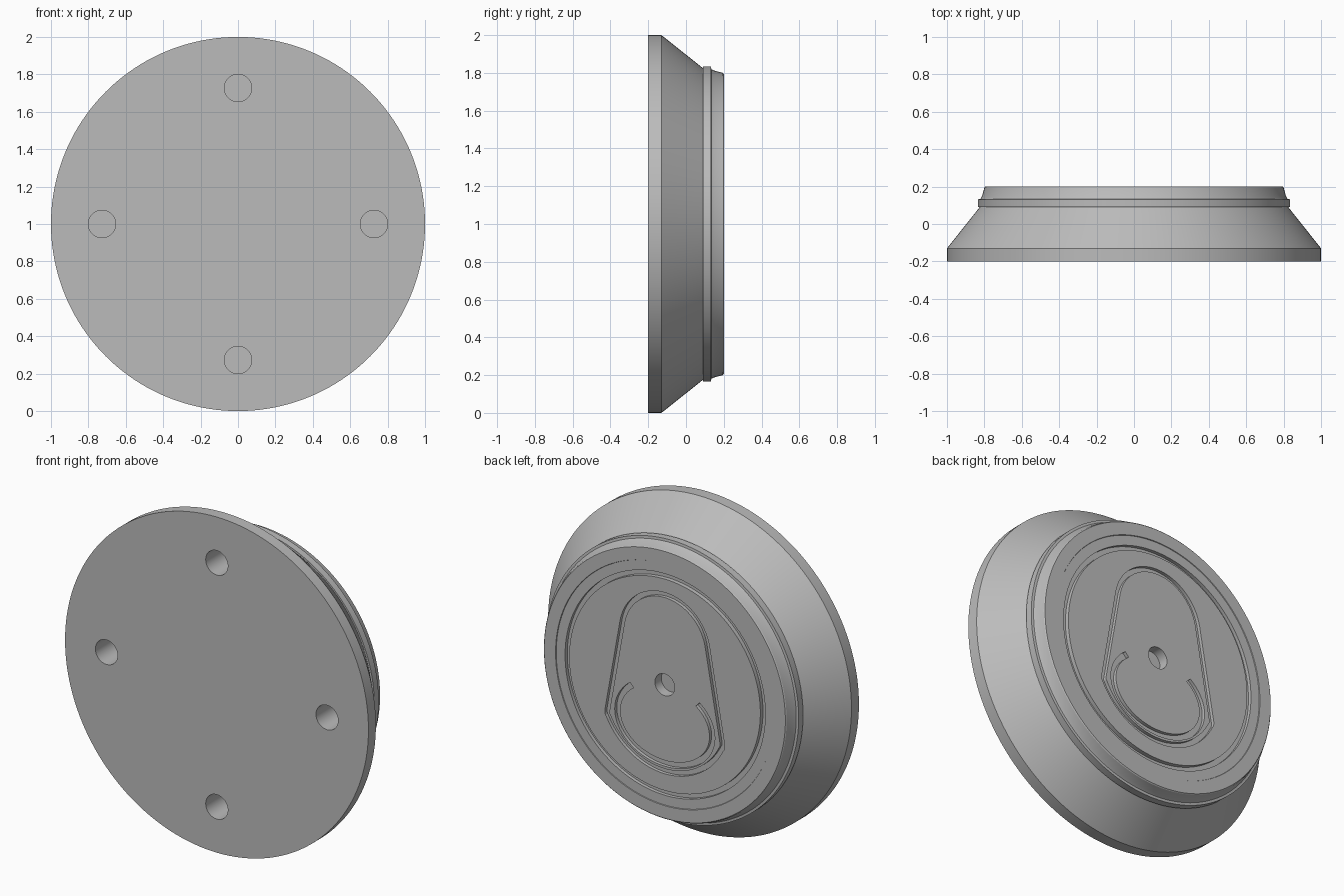
import bpy, bmesh
from math import sin, cos, pi, radians

if "Cube" in bpy.data.objects:
    bpy.data.objects.remove(bpy.data.objects["Cube"])

grey = bpy.data.materials.new("plain_grey")
grey.use_nodes = True
grey.diffuse_color = (0.5, 0.5, 0.5, 1)
grey.node_tree.nodes["Principled BSDF"].inputs["Base Color"].default_value = (0.5, 0.5, 0.5, 1)

BACK, CZ = 0.2, 1.0   # back face position and axis height


def make(name, bm):
    bmesh.ops.recalc_face_normals(bm, faces=bm.faces)
    me = bpy.data.meshes.new(name)
    bm.to_mesh(me)
    bm.free()
    ob = bpy.data.objects.new(name, me)
    bpy.context.collection.objects.link(ob)
    me.materials.append(grey)
    return ob


def lathe(name, profile, n):
    """Closed solid turned about the y axis from (radius, y) points."""
    bm = bmesh.new()
    rings = [[bm.verts.new((r * cos(2 * pi * i / n), y, CZ + r * sin(2 * pi * i / n)))
              for i in range(n)] for r, y in profile]
    for a, b in zip(rings, rings[1:]):
        for i in range(n):
            j = (i + 1) % n
            bm.faces.new((a[i], a[j], b[j], b[i]))
    bm.faces.new(rings[0])
    bm.faces.new(rings[-1])
    return make(name, bm)


def arc(cx, cz, rx, rz, a0, a1, n):
    return [(cx + rx * cos(radians(a0 + (a1 - a0) * i / n)),
             cz + rz * sin(radians(a0 + (a1 - a0) * i / n))) for i in range(n + 1)]


def groove(name, outer, inner, closed, depth):
    """Cutter between two matching outlines on the back face."""
    bm = bmesh.new()
    rows = [[bm.verts.new((x, y, CZ + z)) for x, z in pts]
            for pts, y in ((outer, BACK + 0.05), (inner, BACK + 0.05),
                           (inner, BACK - depth), (outer, BACK - depth))]
    n = len(outer)
    for i in range(n if closed else n - 1):
        j = (i + 1) % n
        for k in range(4):
            a, b = rows[k], rows[(k + 1) % 4]
            bm.faces.new((a[i], a[j], b[j], b[i]))
    if not closed:
        for i in (0, n - 1):
            bm.faces.new([r[i] for r in rows])
    return make(name, bm)


def drill(name, x, z, r, y0, y1):
    bm = bmesh.new()
    rows = [[bm.verts.new((px, y, CZ + pz)) for px, pz in arc(x, z, r, r, 0, 352.5, 47)]
            for y in (y0, y1)]
    for i in range(48):
        j = (i + 1) % 48
        bm.faces.new((rows[0][i], rows[0][j], rows[1][j], rows[1][i]))
    bm.faces.new(rows[0])
    bm.faces.new(rows[1])
    return make(name, bm)


def tab_outline(inset):
    """Pull-tab outline: round top, slanted sides, rounded corners, bowed bottom."""
    def part(x, z, r, a0, a1, n):
        return arc(x, z, r - inset, r - inset, a0, a1, n)
    return (part(0, 0.25, 0.30, 10, 170, 32) + part(-0.335, -0.26, 0.06, 170, 205, 8)
            + part(0, -0.1, 0.43, 206, 334, 32) + part(0.335, -0.26, 0.06, 335, 370, 8))


# Turned body: base flange, cone, collar, rim and ring grooves of the lid
body = lathe("lid_body", [
    (1.0, -0.2), (1.0, -0.13), (0.825, 0.09), (0.835, 0.09), (0.835, 0.132),
    (0.82, 0.134), (0.812, 0.15), (0.80, 0.195), (0.795, BACK),
    (0.72, BACK), (0.718, BACK - 0.004), (0.66, BACK - 0.004), (0.66, BACK - 0.025),
    (0.63, BACK - 0.025), (0.63, BACK)], 160)

# Cutters: mounting holes, centre hole, tab outline, mouth outline
cutters = [drill("mounting_hole_cutter", 0.727 * dx, 0.727 * dz, 0.073, -0.3, 0.05)
           for dx, dz in ((1, 0), (-1, 0), (0, 1), (0, -1))]
cutters.append(drill("centre_hole_cutter", 0, 0, 0.065, BACK - 0.06, BACK + 0.05))
cutters.append(groove("tab_groove_cutter", tab_outline(0), tab_outline(0.03), True, 0.02))
cutters.append(groove("mouth_groove_cutter",
                      arc(0, -0.23, 0.33, 0.255, 134, 406, 64),
                      arc(0, -0.23, 0.295, 0.22, 134, 406, 64), False, 0.02))

bpy.context.view_layer.objects.active = body
body.select_set(True)
for c in cutters:
    mod = body.modifiers.new(c.name, 'BOOLEAN')
    mod.operation, mod.solver, mod.object = 'DIFFERENCE', 'EXACT', c
    bpy.ops.object.modifier_apply(modifier=mod.name)
    bpy.data.objects.remove(c)

bpy.ops.object.select_all(action='DESELECT')
body.select_set(True)
bpy.ops.object.shade_smooth_by_angle(angle=radians(25))
